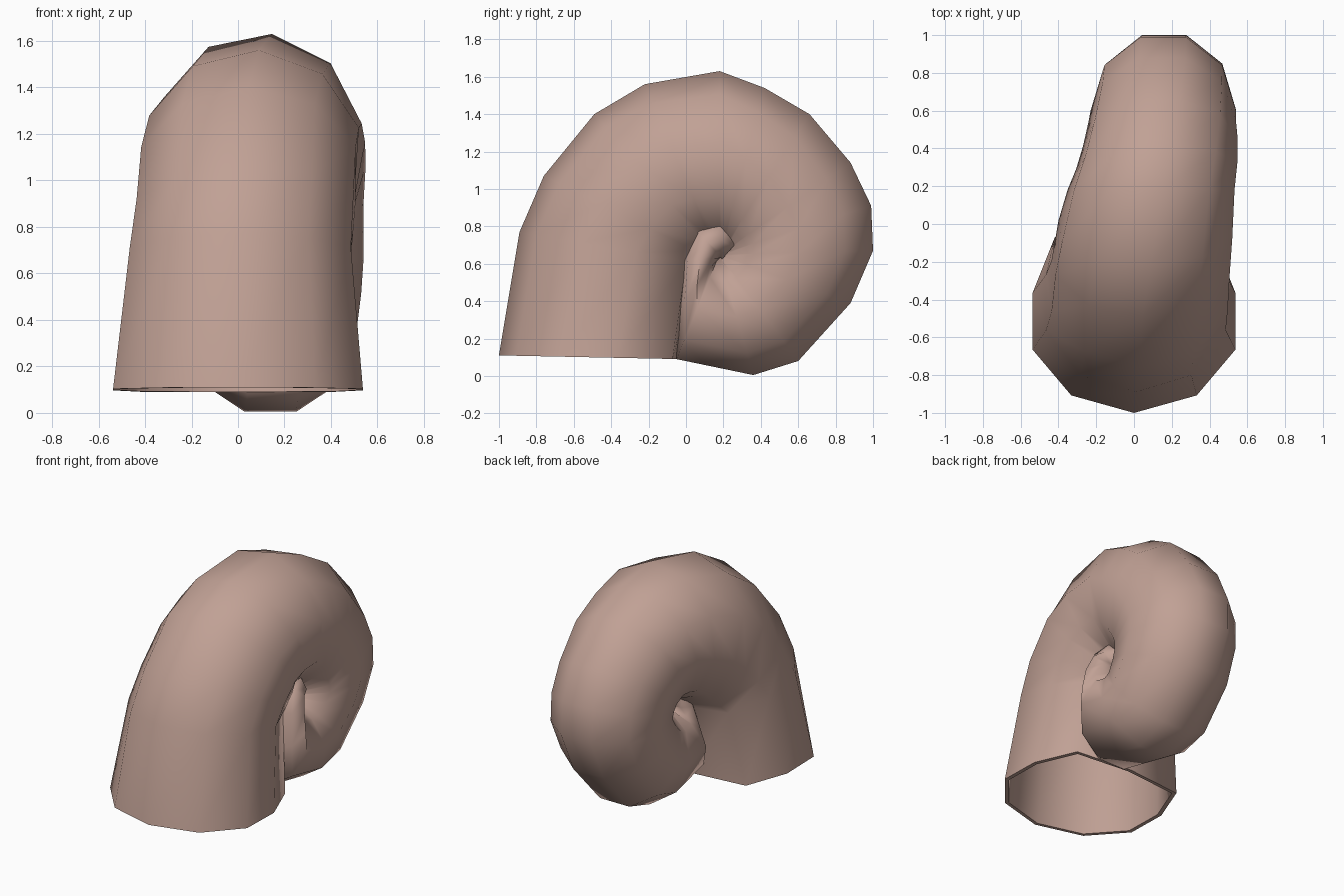
import bpy, bmesh, math
from mathutils import Vector

if "Cube" in bpy.data.objects:
    bpy.data.objects.remove(bpy.data.objects["Cube"])

SIDES = 10

# Spiral sections: outer y, outer z, inner y, inner z, centre x, half width
SECTIONS = [
    (-1.00, .11, -.03, .09, .00, .565),
    (-.89, .77, .06, .60, .01, .50),
    (-.76, 1.07, .11, .64, .03, .49),
    (-.49, 1.40, .14, .66, .045, .485),
    (-.22, 1.56, .16, .67, .06, .475),
    (.18, 1.63, .18, .68, .09, .45),
    (.42, 1.54, .19, .68, .12, .43),
    (.66, 1.40, .20, .68, .14, .41),
    (.88, 1.14, .21, .67, .15, .39),
    (.99, .91, .21, .66, .155, .385),
    (1.0, .67, .21, .65, .16, .38),
    (.88, .39, .20, .64, .15, .38),
    (.60, .08, .19, .63, .14, .37),
    (.36, .005, .18, .63, .14, .36),
    (-.05, .09, .17, .63, .15, .35),
    (-.05, .35, .17, .63, .17, .32),
    (-.03, .62, .18, .63, .18, .29),
    (.04, .80, .19, .63, .19, .25),
    (.18, .84, .19, .62, .20, .21),
    (.31, .76, .19, .62, .20, .15),
]
# How strongly the inner side flattens against the coil, per section
FLATTEN = [.8, .5, .4, .3, .1]

bm = bmesh.new()


def ring(i, scale=1.0):
    oy, oz, iy, iz, cx, rx = SECTIONS[i]
    outer, inner = Vector((cx, oy, oz)), Vector((cx, iy, iz))
    c, half = (outer + inner) / 2, (outer - inner) / 2
    flat = FLATTEN[i] if i < len(FLATTEN) else 0
    # the tube slowly turns by half a facet along the coil
    twist = math.radians(18) * min(1, max(0, (i - 3) / 5))
    verts = []
    for k in range(SIDES):
        a = 2 * math.pi * k / SIDES + twist
        u, v = math.cos(a) / math.cos(twist), math.sin(a)
        if -.95 < u < -.5:      # corners of the flattened inner side
            u += (-.94 - u) * flat
            v *= 1 + .33 * flat
        p = half * u + Vector((rx * v, 0, 0))
        verts.append(bm.verts.new(c + p * scale))
    return verts


def bridge(a, b):
    for k in range(SIDES):
        n = (k + 1) % SIDES
        bm.faces.new((a[k], a[n], b[n], b[k]))


# Outer coil, from the mouth to the closed tip
coil = [ring(i) for i in range(len(SECTIONS))]
for a, b in zip(coil, coil[1:]):
    bridge(a, b)
bm.faces.new(coil[-1])

# Thin lip and hollow inside the mouth
hollow = [ring(i, .95) for i in range(5)]
bridge(hollow[0], coil[0])
for a, b in zip(hollow, hollow[1:]):
    bridge(b, a)
bm.faces.new(hollow[-1])
bmesh.ops.recalc_face_normals(bm, faces=bm.faces)

mesh = bpy.data.meshes.new("spiral_shell")
bm.to_mesh(mesh)
bm.free()
shell = bpy.data.objects.new("spiral_shell", mesh)
bpy.context.collection.objects.link(shell)

# Dusty pink shell colour
mat = bpy.data.materials.new("dusty_pink")
mat.diffuse_color = (.53, .355, .30, 1)
mat.use_nodes = True
mat.node_tree.nodes["Principled BSDF"].inputs["Base Color"].default_value = mat.diffuse_color
mesh.materials.append(mat)

# Smooth everywhere except at the lip
bpy.context.view_layer.objects.active = shell
shell.select_set(True)
bpy.ops.object.shade_smooth_by_angle(angle=math.radians(80))
